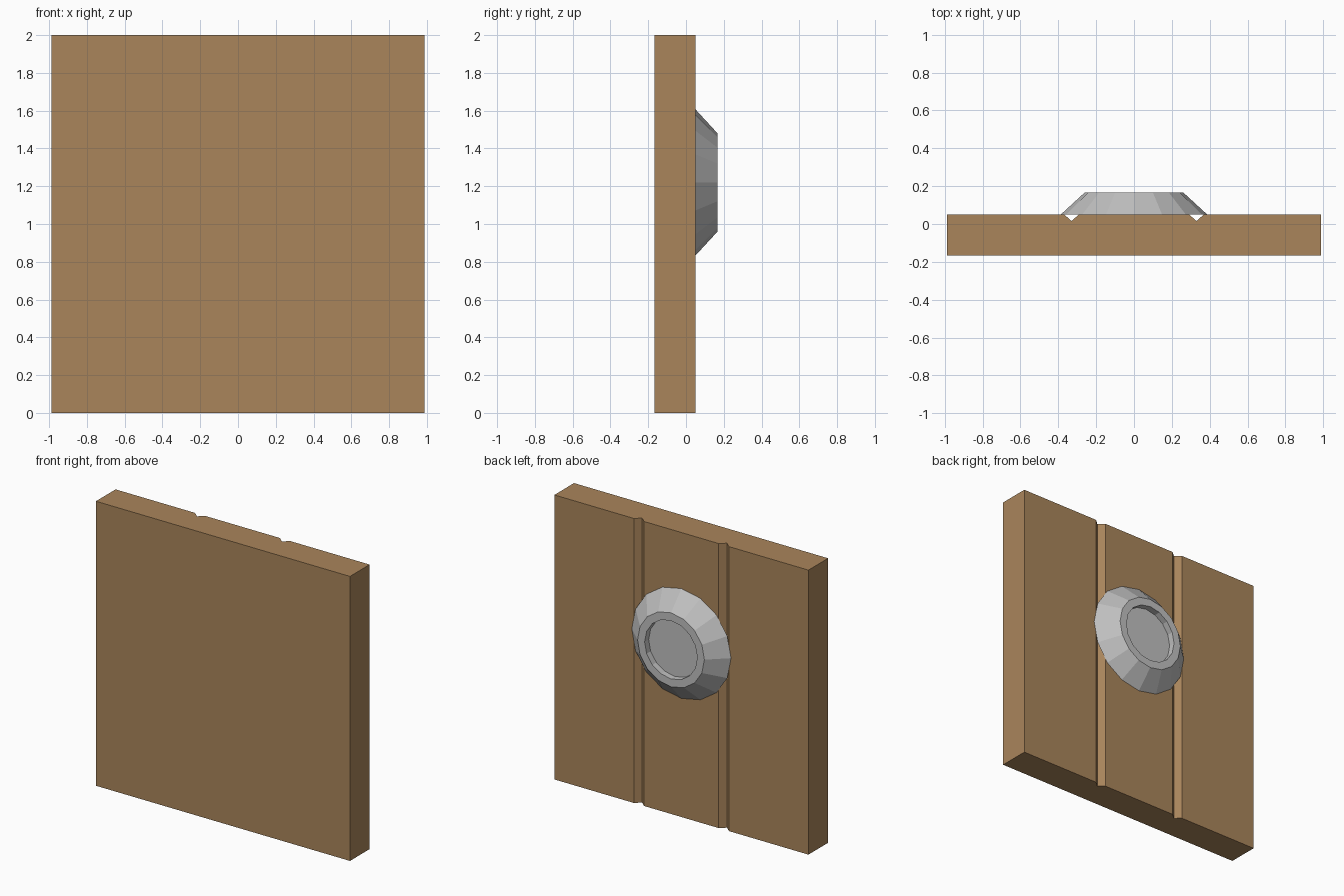
import bpy, bmesh, math

if "Cube" in bpy.data.objects:
    bpy.data.objects.remove(bpy.data.objects["Cube"], do_unlink=True)


def material(name, rgb):
    m = bpy.data.materials.new(name)
    m.use_nodes = True
    m.diffuse_color = (*rgb, 1)
    m.node_tree.nodes["Principled BSDF"].inputs["Base Color"].default_value = (*rgb, 1)
    return m


def finish(name, bm, mat):
    bmesh.ops.recalc_face_normals(bm, faces=bm.faces)
    me = bpy.data.meshes.new(name)
    bm.to_mesh(me)
    bm.free()
    me.materials.append(mat)
    ob = bpy.data.objects.new(name, me)
    bpy.context.collection.objects.link(ob)
    return ob


wood = material("brown wood", (0.40, 0.235, 0.105))
metal = material("grey metal", (0.53, 0.53, 0.53))

# Plank panel: top outline with two V grooves in the back, extruded upwards
W, FRONT, BACK = 0.988, -0.167, 0.051
outline = [(-W, FRONT), (W, FRONT), (W, BACK)]
for cx in (0.33, -0.33):
    outline += [(cx + 0.04, BACK), (cx, BACK - 0.035), (cx - 0.04, BACK)]
outline.append((-W, BACK))
bm = bmesh.new()
base = bm.faces.new([bm.verts.new((x, y, 0)) for x, y in outline])
ext = bmesh.ops.extrude_face_region(bm, geom=[base], use_keep_orig=True)
for v in ext["geom"]:
    if isinstance(v, bmesh.types.BMVert):
        v.co.z = 2
finish("wood_panel", bm, wood)

# Round boss: 16-sided cone frustum with a shallow recess, facing back
SIDES, CZ = 16, 1.22
profile = [(0.386, BACK), (0.26, 0.167), (0.205, 0.167), (0.205, 0.122)]
bm = bmesh.new()
rings = []
for r, y in profile:
    angles = [2 * math.pi * i / SIDES for i in range(SIDES)]
    rings.append([bm.verts.new((r * math.cos(a), y, CZ + r * math.sin(a))) for a in angles])
for lo, hi in zip(rings, rings[1:]):
    for i in range(SIDES):
        j = (i + 1) % SIDES
        bm.faces.new((lo[i], lo[j], hi[j], hi[i]))
bm.faces.new(rings[0])
bm.faces.new(rings[-1])
finish("round_boss", bm, metal)
